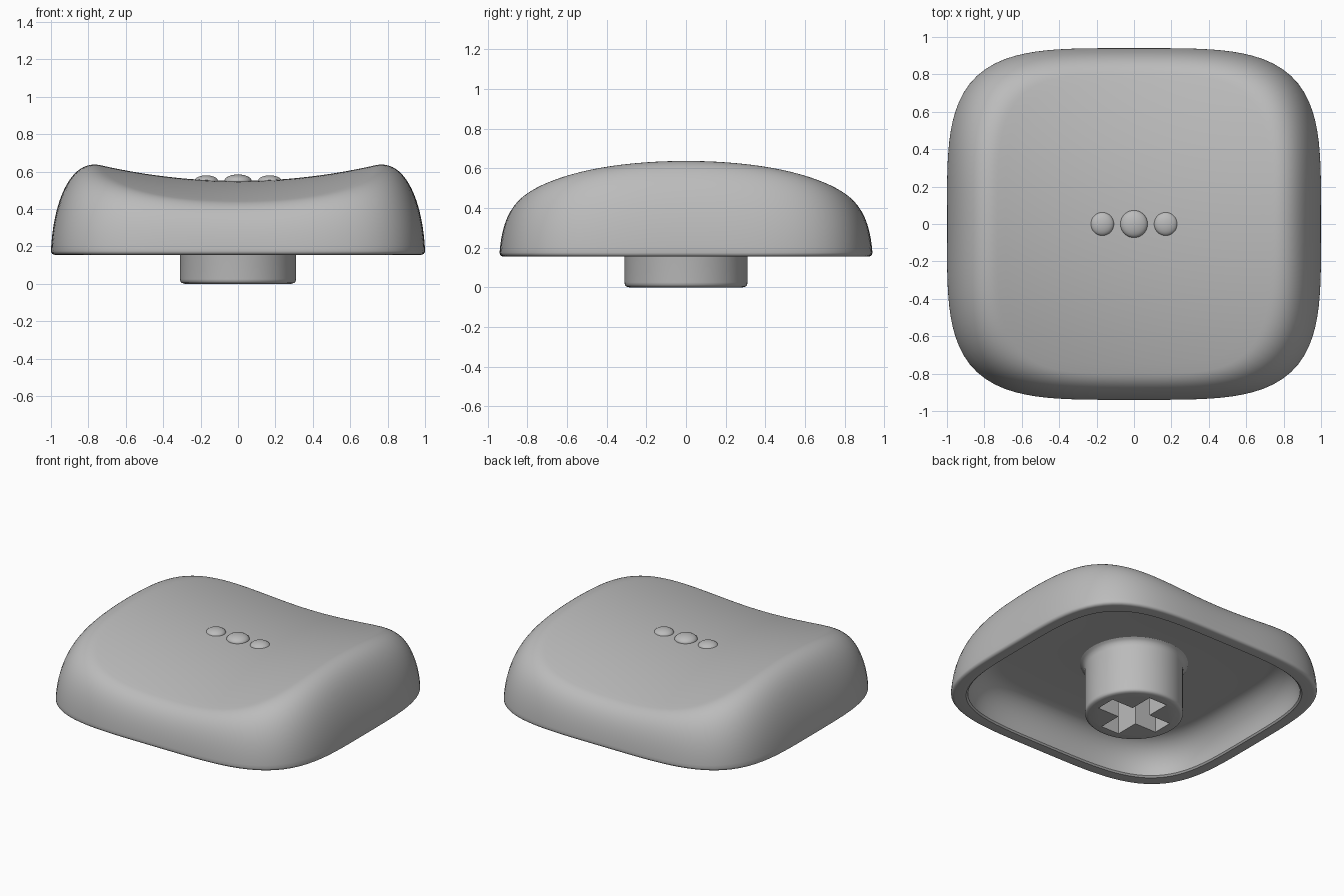
import bpy
import bmesh
from math import cos, sin, pi
from mathutils import Vector

if "Cube" in bpy.data.objects:
    bpy.data.objects.remove(bpy.data.objects["Cube"])

SEGMENTS = 128
BASE_Z = 0.155
CEILING_Z = 0.38

grey = bpy.data.materials.new("plain_grey")
grey.use_nodes = True
grey.diffuse_color = (0.5, 0.5, 0.5, 1)
grey.node_tree.nodes["Principled BSDF"].inputs["Base Color"].default_value = (0.5, 0.5, 0.5, 1)


def squircle(a, b, power=4):
    """Outline of a rounded square with half-widths a and b."""
    points = []
    for i in range(SEGMENTS):
        t = 2 * pi * i / SEGMENTS
        c, s = cos(t), sin(t)
        r = (abs(c) ** power + abs(s) ** power) ** (-1 / power)
        points.append(Vector((a * r * c, b * r * s, 0)))
    return points


def flat(a, b, z):
    return [p + Vector((0, 0, z)) for p in squircle(a, b)]


def dished(a, b):
    """Outline laid on the saddle-shaped top: hollow in x, arched in y."""
    return [Vector((p.x, p.y, 0.55 + 0.155 * p.x ** 2 - 0.17 * p.y ** 2))
            for p in squircle(a, b)]


def skin(name, rings, angle=40):
    """Join rings of points into one closed, smooth-shaded surface."""
    bm = bmesh.new()
    loops = [[bm.verts.new(p) for p in ring] for ring in rings]
    for low, high in zip(loops, loops[1:]):
        n = len(low)
        for i in range(n):
            j = (i + 1) % n
            bm.faces.new((low[i], low[j], high[j], high[i]))
    bm.faces.new(loops[0])
    bm.faces.new(loops[-1])
    bmesh.ops.recalc_face_normals(bm, faces=bm.faces)
    mesh = bpy.data.meshes.new(name)
    bm.to_mesh(mesh)
    bm.free()
    obj = bpy.data.objects.new(name, mesh)
    bpy.context.collection.objects.link(obj)
    mesh.materials.append(grey)
    smooth(obj, angle)
    return obj


def smooth(obj, angle=40):
    bpy.ops.object.select_all(action='DESELECT')
    obj.select_set(True)
    bpy.context.view_layer.objects.active = obj
    bpy.ops.object.shade_smooth_by_angle(angle=angle * pi / 180)


# Cap shell: hollow underside, rounded lip, bulging walls, dished top
rings = [flat(0.74 * k, 0.69 * k, CEILING_Z) for k in (0.4, 1)]
for k in range(1, 9):
    t = k / 8 * pi / 2
    rings.append(flat(0.74 + 0.17 * sin(t), 0.69 + 0.16 * sin(t),
                      BASE_Z + 0.01 + (CEILING_Z - BASE_Z - 0.01) * cos(t)))
rings.append(flat(0.92, 0.86, BASE_Z))
for k in range(5):
    t = k / 4 * pi / 2
    rings.append(flat(0.98 + 0.02 * sin(t), 0.92 + 0.02 * sin(t),
                      BASE_Z + 0.02 * (1 - cos(t))))

foot = flat(1, 0.94, BASE_Z + 0.02)
shoulder = dished(0.9, 0.9)
rim = dished(0.73, 0.8)
for k in range(1, 25):
    t = k / 24
    u = 1 - t
    ring = []
    for p0, p2, p3 in zip(foot, shoulder, rim):
        p1 = p0 * 0.99
        p1.z = p0.z + 0.5 * (p2.z - p0.z)
        ring.append(p0 * u ** 3 + p1 * (3 * u * u * t) + p2 * (3 * u * t * t) + p3 * t ** 3)
    rings.append(ring)
for k in range(15, 0, -1):
    rings.append(dished(0.73 * k / 16, 0.8 * k / 16))
skin("cap_shell", rings)

# Stem: turned post with a soft lower edge and a fillet at the ceiling
profile = [(0.285, 0), (0.3, 0.004), (0.308, 0.012), (0.31, 0.025), (0.31, 0.335),
           (0.316, 0.358), (0.328, 0.373), (0.35, 0.385)]
stem = skin("stem", [[Vector((r * cos(2 * pi * i / 64), r * sin(2 * pi * i / 64), z))
                      for i in range(64)] for r, z in profile])

# Cross-shaped socket cut into the stem
w, l = 0.07, 0.235
quarter = [(l, -w), (l, w), (w, w)]
cross = []
for x, y in quarter:
    cross.append((x, y))
for turn in range(3):
    cross += [(-y, x) for x, y in cross[-3:]]
cutter = skin("socket_cutter", [[Vector((x, y, z)) for x, y in cross] for z in (-0.1, 0.36)])
cutter.hide_render = True
cut = stem.modifiers.new("socket", 'BOOLEAN')
cut.operation = 'DIFFERENCE'
cut.solver = 'EXACT'
cut.object = cutter
bpy.ops.object.select_all(action='DESELECT')
stem.select_set(True)
bpy.context.view_layer.objects.active = stem
bpy.ops.object.modifier_apply(modifier=cut.name)
bpy.data.objects.remove(cutter)
smooth(stem)

# Three raised homing dots
for name, x, r, z in (("right_dot", -0.17, 0.063, 0.55),
                      ("middle_dot", 0, 0.073, 0.55),
                      ("left_dot", 0.17, 0.063, 0.55)):
    bpy.ops.mesh.primitive_uv_sphere_add(segments=32, ring_count=16, radius=1, location=(x, 0, z))
    dot = bpy.context.object
    dot.name = name
    dot.scale = (r, r, r * 0.47)
    dot.data.materials.append(grey)
    smooth(dot)
